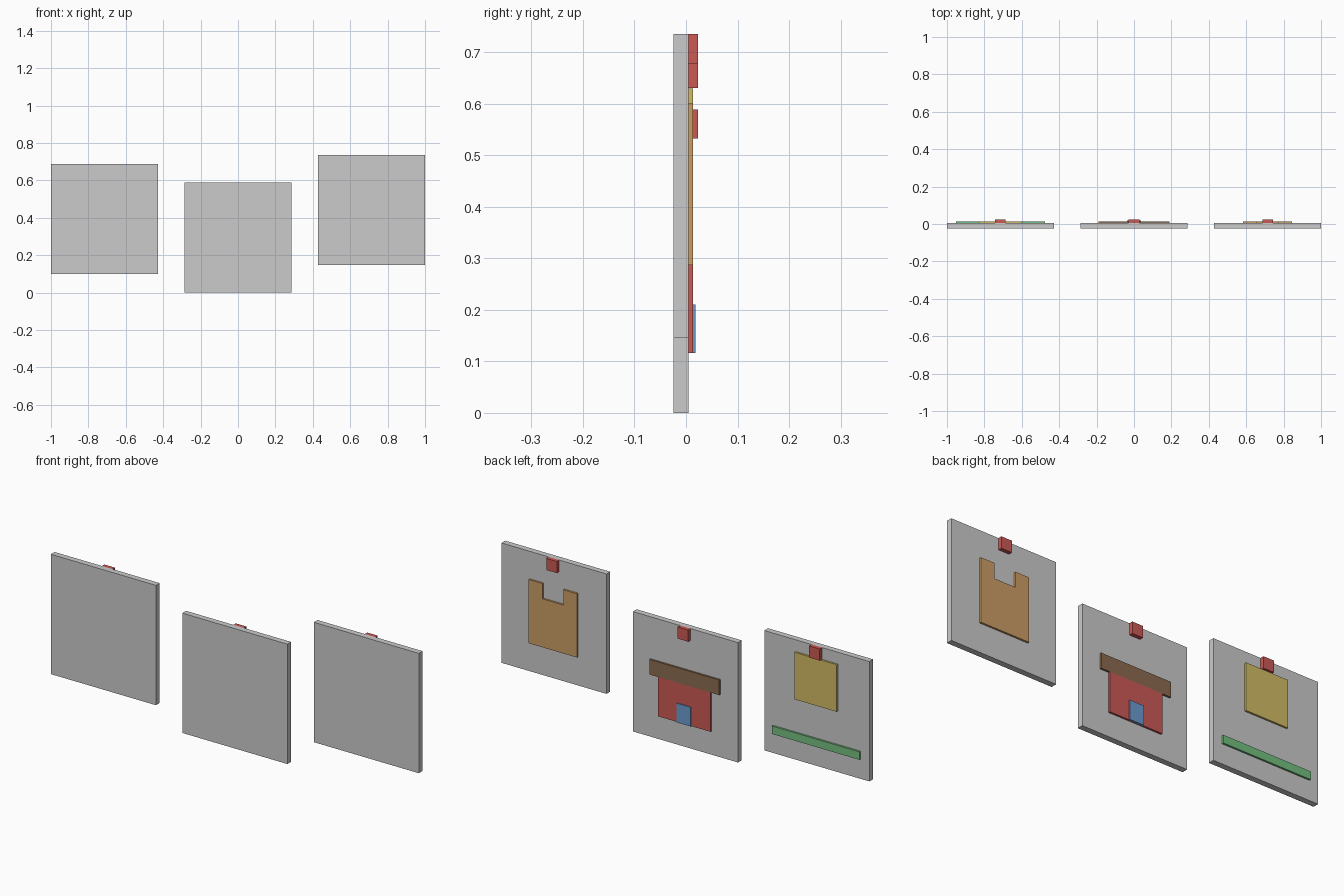
import bpy, bmesh

if "Cube" in bpy.data.objects:
    bpy.data.objects.remove(bpy.data.objects["Cube"])

PANEL_W, PANEL_H = 0.571, 0.589
BACK, FACE = -0.0245, 0.0045      # panel y range; reliefs rise from FACE
THIN = 0.0138                     # outer y of the flat reliefs


def material(name, rgb):
    m = bpy.data.materials.new(name)
    m.diffuse_color = (*rgb, 1)
    m.use_nodes = True
    m.node_tree.nodes["Principled BSDF"].inputs["Base Color"].default_value = m.diffuse_color
    return m


RED = material("red", (0.60, 0.10, 0.09))
BROWN = material("brown", (0.26, 0.15, 0.08))
BLUE = material("blue", (0.15, 0.33, 0.62))
ORANGE = material("orange", (0.60, 0.34, 0.13))
YELLOW = material("yellow", (0.65, 0.50, 0.13))
GREEN = material("green", (0.18, 0.52, 0.22))


def plate(name, outline, y0, y1, mat=None):
    """Extrude an x-z outline from y0 to y1."""
    bm = bmesh.new()
    face = bm.faces.new([bm.verts.new((x, y0, z)) for x, z in outline])
    ext = bmesh.ops.extrude_face_region(bm, geom=[face])
    moved = [g for g in ext["geom"] if isinstance(g, bmesh.types.BMVert)]
    bmesh.ops.translate(bm, verts=moved, vec=(0, y1 - y0, 0))
    bmesh.ops.recalc_face_normals(bm, faces=bm.faces)
    me = bpy.data.meshes.new(name)
    bm.to_mesh(me)
    bm.free()
    if mat:
        me.materials.append(mat)
    ob = bpy.data.objects.new(name, me)
    bpy.context.collection.objects.link(ob)
    return ob


def block(name, cx, w, z0, z1, y0, y1, mat=None):
    h = w / 2
    return plate(name, [(cx - h, z0), (cx + h, z0), (cx + h, z1), (cx - h, z1)], y0, y1, mat)


# Three hanging panels, each with a clip flush with its top edge
LEFT, MID, RIGHT = -0.7145, 0.0, 0.7145
for label, cx, z in (("left", LEFT, 0.098), ("middle", MID, 0.003 - 0.003), ("right", RIGHT, 0.146)):
    top = z + PANEL_H
    block(label + "_panel", cx, PANEL_W, z, top, BACK, FACE)
    block(label + "_clip", cx, 0.057, top - 0.057, top, FACE, 0.0235, RED)

# Left picture: sun over grass
block("sun", LEFT, 0.229, 0.398, 0.629, FACE, THIN, YELLOW)
block("grass_strip", LEFT, 0.476, 0.195, 0.234, FACE, THIN, GREEN)

# Middle picture: house
block("house_wall", MID, 0.286, 0.116, 0.309, FACE, THIN, RED)
block("house_roof", MID, 0.38, 0.309, 0.383, FACE, THIN, BROWN)
block("house_door", MID, 0.076, 0.116, 0.21, FACE, 0.0185, BLUE)

# Right picture: notched animal head with two ears
half, inner = 0.131, 0.057
right_side = [(half, 0.287), (half, 0.60), (inner, 0.60), (inner, 0.525)]
outline = right_side + [(-x, z) for x, z in reversed(right_side)]
plate("animal_head", [(RIGHT + x, z) for x, z in outline], FACE, THIN, ORANGE)
